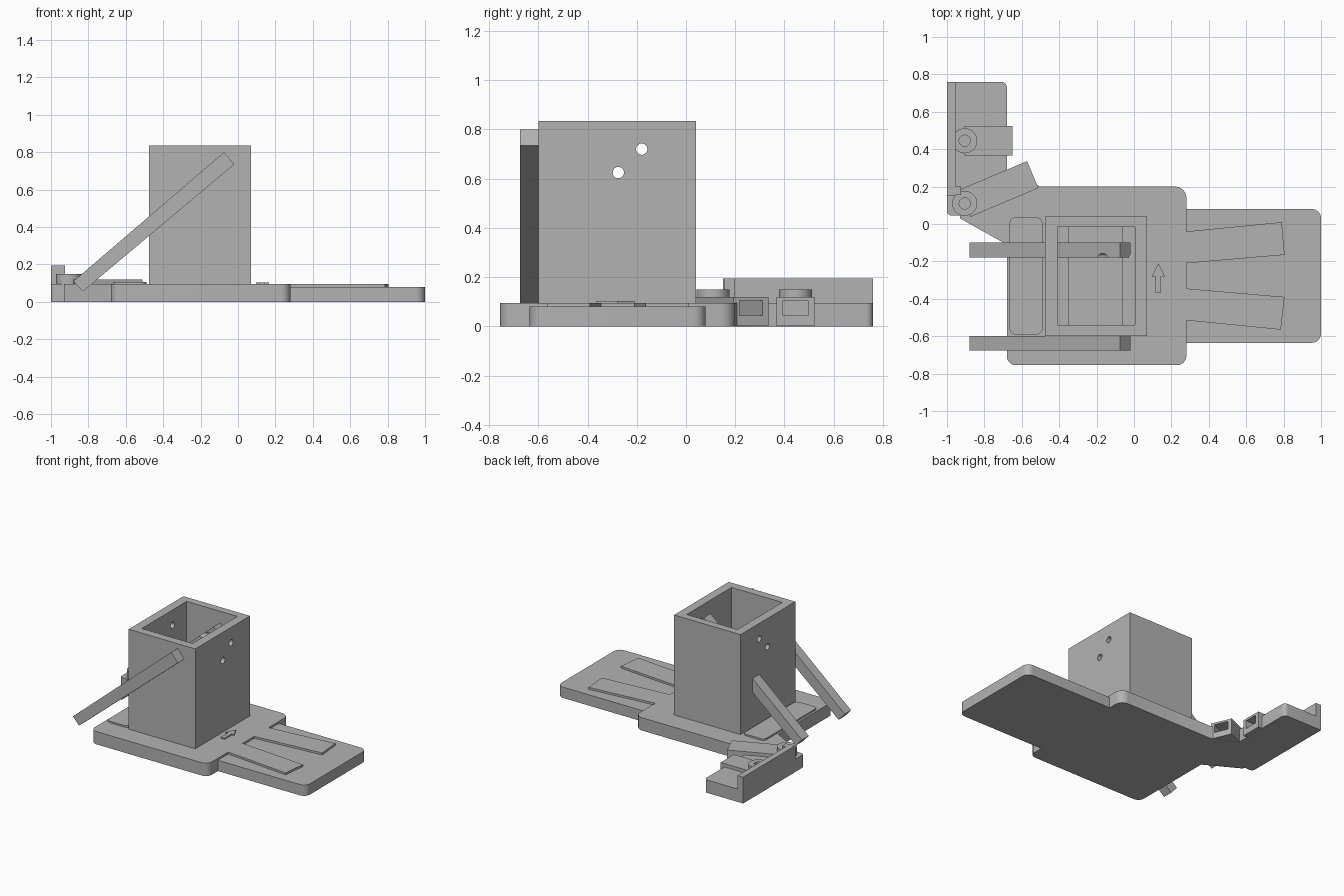
import bpy, bmesh, math
from mathutils import Vector, Matrix

if "Cube" in bpy.data.objects:
    bpy.data.objects.remove(bpy.data.objects["Cube"])

grey = bpy.data.materials.new("plain grey")
grey.diffuse_color = (0.45, 0.45, 0.45, 1)
grey.use_nodes = True
grey.node_tree.nodes["Principled BSDF"].inputs["Base Color"].default_value = grey.diffuse_color


def rounded(points, steps=8):
    """Outline from (x, y, radius) corners, filleting those with a radius."""
    out = []
    for i, (x, y, r) in enumerate(points):
        p = Vector((x, y))
        if r == 0:
            out.append(p)
            continue
        a = (Vector(points[i - 1][:2]) - p).normalized()
        b = (Vector(points[(i + 1) % len(points)][:2]) - p).normalized()
        half = a.angle(b) / 2
        centre = p + (a + b).normalized() * r / math.sin(half)
        start = p + a * r / math.tan(half) - centre
        end = p + b * r / math.tan(half) - centre
        sweep = start.angle_signed(end)
        for k in range(steps + 1):
            out.append(centre + Matrix.Rotation(-sweep * k / steps, 2) @ start)
    return out


def prism(name, outline, lo, hi, axis="z"):
    """Extrude an outline along z, or an xz outline along y."""
    bm = bmesh.new()
    put = (lambda p, h: (p[0], p[1], h)) if axis == "z" else (lambda p, h: (p[0], h, p[1]))
    face = bm.faces.new([bm.verts.new(put(p, lo)) for p in outline])
    new = bmesh.ops.extrude_face_region(bm, geom=[face])
    move = Vector(put((0, 0), hi - lo))
    bmesh.ops.translate(bm, vec=move, verts=[v for v in new["geom"] if isinstance(v, bmesh.types.BMVert)])
    bmesh.ops.recalc_face_normals(bm, faces=bm.faces)
    mesh = bpy.data.meshes.new(name)
    bm.to_mesh(mesh)
    bm.free()
    mesh.materials.append(grey)
    obj = bpy.data.objects.new(name, mesh)
    bpy.context.collection.objects.link(obj)
    return obj


def rect(x0, x1, y0, y1):
    return [(x0, y0), (x1, y0), (x1, y1), (x0, y1)]


def circle(x, y, r, n=32):
    return [(x + r * math.cos(2 * math.pi * k / n), y + r * math.sin(2 * math.pi * k / n)) for k in range(n)]


def cut(obj, cutters):
    bpy.ops.object.select_all(action="DESELECT")
    bpy.context.view_layer.objects.active = obj
    obj.select_set(True)
    for c in cutters:
        mod = obj.modifiers.new("cut", "BOOLEAN")
        mod.operation, mod.solver, mod.object = "DIFFERENCE", "EXACT", c
        bpy.ops.object.modifier_apply(modifier=mod.name)


helpers = []

# base plate with slanted neck and side wing
base = prism("base_plate", rounded([
    (-0.68, -0.755, 0.05), (0.28, -0.755, 0.05), (0.28, 0.2, 0.06), (-0.5, 0.2, 0),
    (-0.68, 0.28, 0), (-0.68, 0.76, 0.03), (-1, 0.76, 0), (-1, 0.045, 0.025),
    (-0.93, 0.045, 0), (-0.93, 0.03, 0), (-0.68, -0.11, 0)]), 0, 0.095)

# front extension and its two raised tongues
prism("extension_plate", rounded([(0.28, -0.635, 0), (1, -0.635, 0.05), (1, 0.08, 0.05), (0.28, 0.08, 0)]), 0, 0.08)
prism("tongue_back", [(0.28, -0.21), (0.805, -0.165), (0.79, 0.01), (0.28, -0.04)], 0.075, 0.095)
prism("tongue_front", [(0.28, -0.515), (0.785, -0.565), (0.805, -0.39), (0.28, -0.345)], 0.075, 0.095)

# small raised arrow and side pad
prism("arrow", [(0.115, -0.365), (0.145, -0.365), (0.145, -0.28), (0.165, -0.28),
                (0.13, -0.21), (0.095, -0.28), (0.115, -0.28)], 0.09, 0.104)
prism("side_pad", rounded([(-0.665, -0.59, 0.03), (-0.49, -0.59, 0.03),
                           (-0.49, 0.035, 0.03), (-0.665, 0.035, 0.03)]), 0.09, 0.107)

# open tower
tower = prism("tower", rect(-0.475, 0.07, -0.60, 0.04), 0.09, 0.835)
hollow = prism("hollow_cutter", rect(-0.41, 0.005, -0.54, -0.015), 0.096, 1)
prism("tower_floor_strip", rect(-0.35, -0.06, -0.54, -0.015), 0.09, 0.105)

# two slanted arms
slant = [(-0.88, 0.11), (-0.83, 0.055), (-0.02, 0.735), (-0.075, 0.80)]
prism("outer_arm", slant, -0.675, -0.60, "y")
inner_arm = prism("inner_arm", slant, -0.18, -0.10, "y")

# round holes running sideways through tower and inner arm
holes = []
for y, z in ((-0.275, 0.625), (-0.18, 0.72)):
    h = prism("hole_cutter", circle(0, 0, 0.023, 24), -0.6, 0.6)
    h.data.transform(Matrix.Translation((-0.2, y, z)) @ Matrix.Rotation(math.pi / 2, 4, "Y"))
    holes.append(h)
cut(tower, [hollow] + holes)
cut(inner_arm, holes[1:])
helpers += holes + [hollow]

# wing wall and its stop block
prism("wing_wall", rect(-1, -0.955, 0.15, 0.76), 0.09, 0.195)
prism("wall_stop", rect(-0.99, -0.925, 0.155, 0.2), 0.09, 0.194)

# pivoting square tubes with ring knobs
bores = []
for label, py, length, angle in (("back", 0.445, 0.255, 0), ("front", 0.11, 0.395, 23)):
    place = Matrix.Translation((-0.905, py, 0)) @ Matrix.Rotation(math.radians(angle), 4, "Z")
    tube = prism(label + "_tube", rect(0, length, -0.078, 0.078), 0.001, 0.12)
    bore = prism("bore_cutter", rect(0.08, length + 0.1, -0.05, 0.05), 0.045, 0.105)
    for o in (tube, bore):
        o.data.transform(place)
    cut(tube, [bore])
    bores.append(bore)
    knob = prism(label + "_knob", circle(-0.905, py, 0.067), 0.09, 0.15)
    socket = prism("socket_cutter", circle(-0.905, py, 0.03), 0.122, 0.3)
    cut(knob, [socket])
    helpers += [bore, socket]
cut(base, bores)

# remove cutters, smooth curved sides
for h in helpers:
    bpy.data.objects.remove(h)
bpy.ops.object.select_all(action="SELECT")
bpy.context.view_layer.objects.active = base
bpy.ops.object.shade_smooth_by_angle(angle=math.radians(30))
